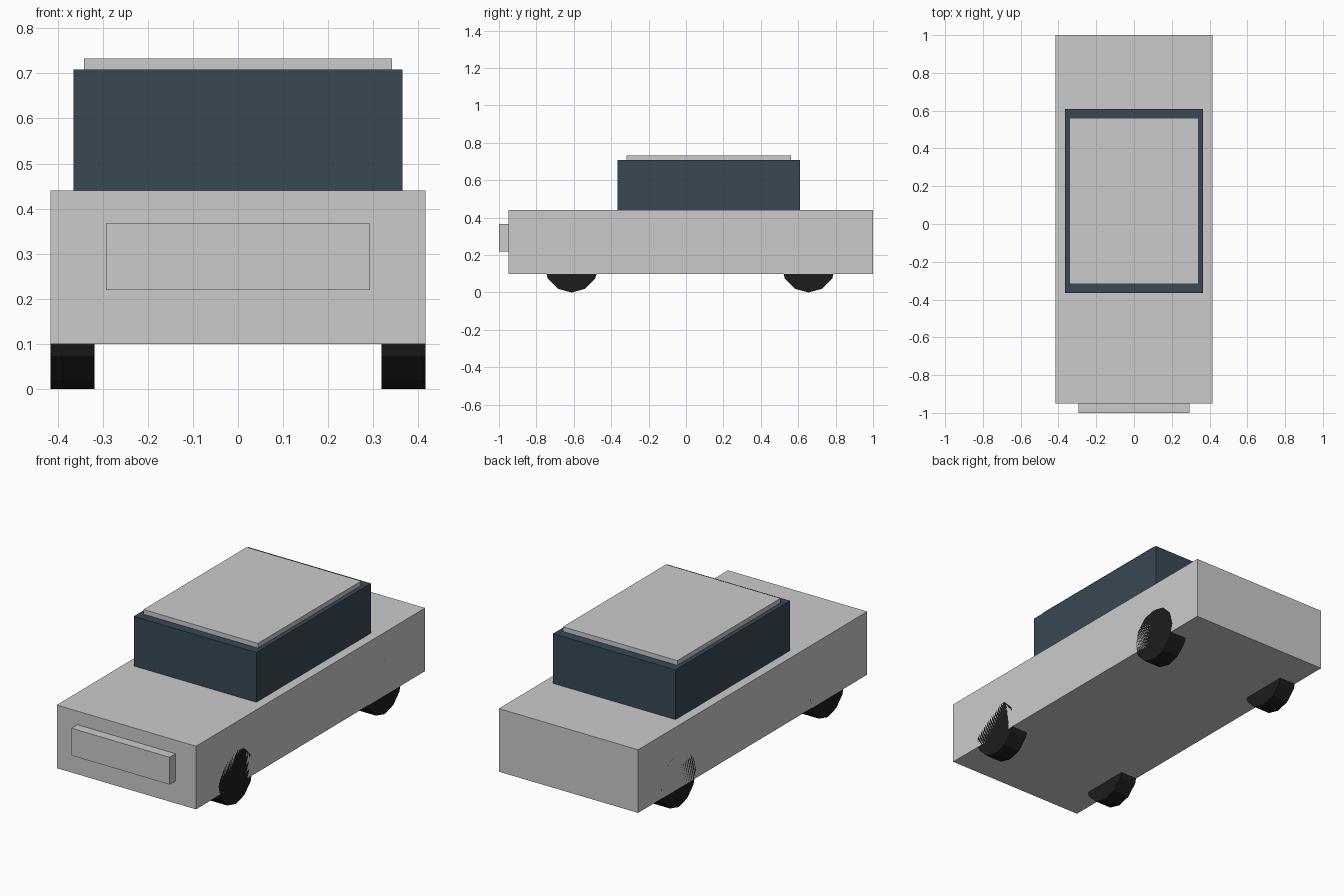
import bpy
from math import radians

if "Cube" in bpy.data.objects:
    bpy.data.objects.remove(bpy.data.objects["Cube"])


def material(name, rgb):
    m = bpy.data.materials.new(name)
    m.diffuse_color = (*rgb, 1)
    m.use_nodes = True
    m.node_tree.nodes["Principled BSDF"].inputs["Base Color"].default_value = m.diffuse_color
    return m


def box(name, x, y0, y1, z0, z1, mat=None):
    """Box symmetric about x = 0 with half width x."""
    bpy.ops.mesh.primitive_cube_add(size=1, location=(0, (y0 + y1) / 2, (z0 + z1) / 2))
    o = bpy.context.object
    o.name = name
    o.scale = (2 * x, y1 - y0, z1 - z0)
    bpy.ops.object.transform_apply(location=False, rotation=False, scale=True)
    if mat:
        o.data.materials.append(mat)
    return o


glass = material("dark_glass", (0.04, 0.065, 0.09))
rubber = material("rubber", (0.012, 0.012, 0.012))

# Lower body, front grille, glazed cabin and roof panel
box("body", 0.415, -0.95, 1.0, 0.10, 0.44)
box("grille", 0.293, -1.0, -0.95, 0.22, 0.367)
box("cabin", 0.365, -0.365, 0.61, 0.44, 0.708, glass)
box("roof", 0.341, -0.318, 0.561, 0.708, 0.733)

# Four twelve-sided wheels, outer faces flush with the body sides
RADIUS, WIDTH = 0.146, 0.097
for end, y in (("front", -0.612), ("rear", 0.655)):
    for side, s in (("left", -1), ("right", 1)):
        bpy.ops.mesh.primitive_cylinder_add(
            vertices=12, radius=RADIUS, depth=WIDTH,
            location=(s * (0.415 - WIDTH / 2), y, RADIUS),
            rotation=(0, radians(90), 0))
        wheel = bpy.context.object
        wheel.name = f"{end}_{side}_wheel"
        wheel.data.materials.append(rubber)
